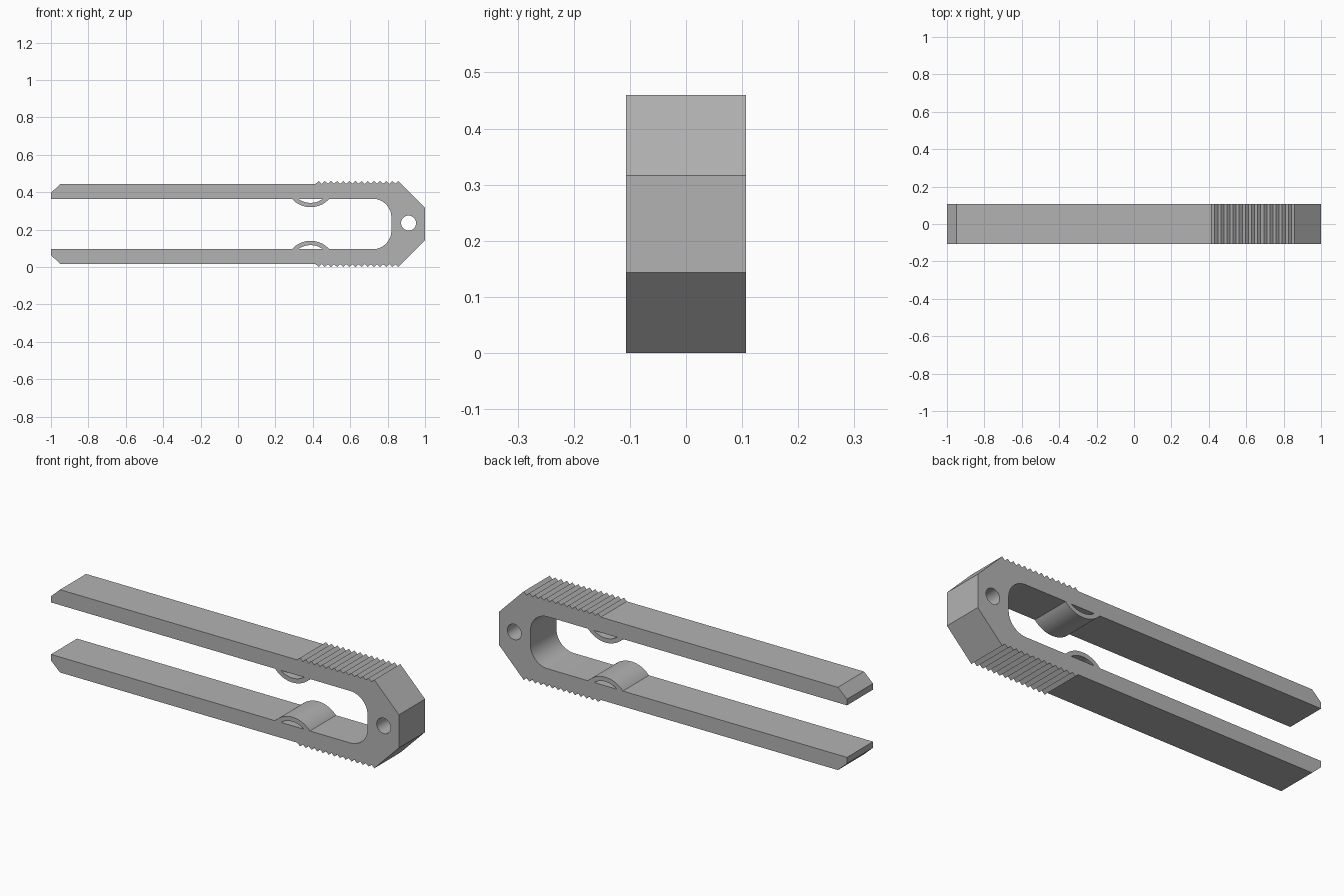
import bpy, bmesh
from math import sin, cos, pi, asin

cube = bpy.data.objects.get("Cube")
if cube:
    bpy.data.objects.remove(cube, do_unlink=True)

MID = 0.23          # height of the symmetry plane
HALF_WIDTH = 0.107  # half of the depth in y

grey = bpy.data.materials.new("plain grey")
grey.use_nodes = True
colour = (0.45, 0.45, 0.45, 1)
grey.diffuse_color = colour
grey.node_tree.nodes["Principled BSDF"].inputs["Base Color"].default_value = colour


def arc(cx, cz, radius, start, end, steps):
    angles = [start + (end - start) * i / steps for i in range(steps + 1)]
    return [(cx + radius * cos(a), cz + radius * sin(a)) for a in angles]


def flip(points):
    """Mirror a profile about the symmetry plane, reversing its order."""
    return [(x, 2 * MID - z) for x, z in reversed(points)]


def extrude_profile(name, points, half):
    """Solid made by sweeping an x-z outline along y."""
    bm = bmesh.new()
    face = bm.faces.new([bm.verts.new((x, -half, z)) for x, z in points])
    swept = bmesh.ops.extrude_face_region(bm, geom=[face])["geom"]
    verts = [v for v in swept if isinstance(v, bmesh.types.BMVert)]
    bmesh.ops.translate(bm, verts=verts, vec=(0, 2 * half, 0))
    bmesh.ops.recalc_face_normals(bm, faces=bm.faces)
    mesh = bpy.data.meshes.new(name)
    bm.to_mesh(mesh)
    bm.free()
    mesh.materials.append(grey)
    obj = bpy.data.objects.new(name, mesh)
    bpy.context.collection.objects.link(obj)
    return obj


def smooth(obj):
    bpy.ops.object.select_all(action="DESELECT")
    obj.select_set(True)
    bpy.context.view_layer.objects.active = obj
    bpy.ops.object.shade_smooth_by_angle(angle=pi / 6)


# Upper half outline: inner corner, arm, chamfered tip, grip teeth, end chamfer
ARM_IN, ARM_OUT, CREST = 0.365, 0.445, 0.46
TEETH, GRIP_START, GRIP_END = 14, 0.415, 0.858
pitch = (GRIP_END - GRIP_START) / (TEETH - 0.5)
upper = arc(0.72, ARM_IN - 0.1, 0.1, 0, pi / 2, 12)
upper += [(-1, ARM_IN), (-1, 0.397), (-0.948, ARM_OUT)]
for i in range(TEETH):
    x = GRIP_START + i * pitch
    upper += [(x, ARM_OUT), (x + pitch / 2, CREST)]
upper.append((1, 0.316))

body = extrude_profile("tweezer_body", upper + flip(upper), HALF_WIDTH)

# Round hole through the closed end
cutter = extrude_profile("hole_cutter", arc(0.912, 0.235, 0.04, 0, 2 * pi, 32)[:-1], 0.2)
cutter.hide_render = True
cut = body.modifiers.new("hole", "BOOLEAN")
cut.operation = "DIFFERENCE"
cut.solver = "EXACT"
cut.object = cutter
bpy.context.view_layer.objects.active = body
bpy.ops.object.modifier_apply(modifier=cut.name)
bpy.data.objects.remove(cutter, do_unlink=True)
smooth(body)

# Curved ribs bridging the inside of each arm
RIB_X, RIB_Z = 0.388, 0.454
root = ARM_IN + 0.001


def rib_arc(radius):
    a = asin((RIB_Z - root) / radius)
    return arc(RIB_X, RIB_Z, radius, pi + a, 2 * pi - a, 20)


rib = rib_arc(0.134) + rib_arc(0.111)[::-1]
for name, outline in (("upper_rib", rib), ("lower_rib", flip(rib))):
    smooth(extrude_profile(name, outline, HALF_WIDTH))
